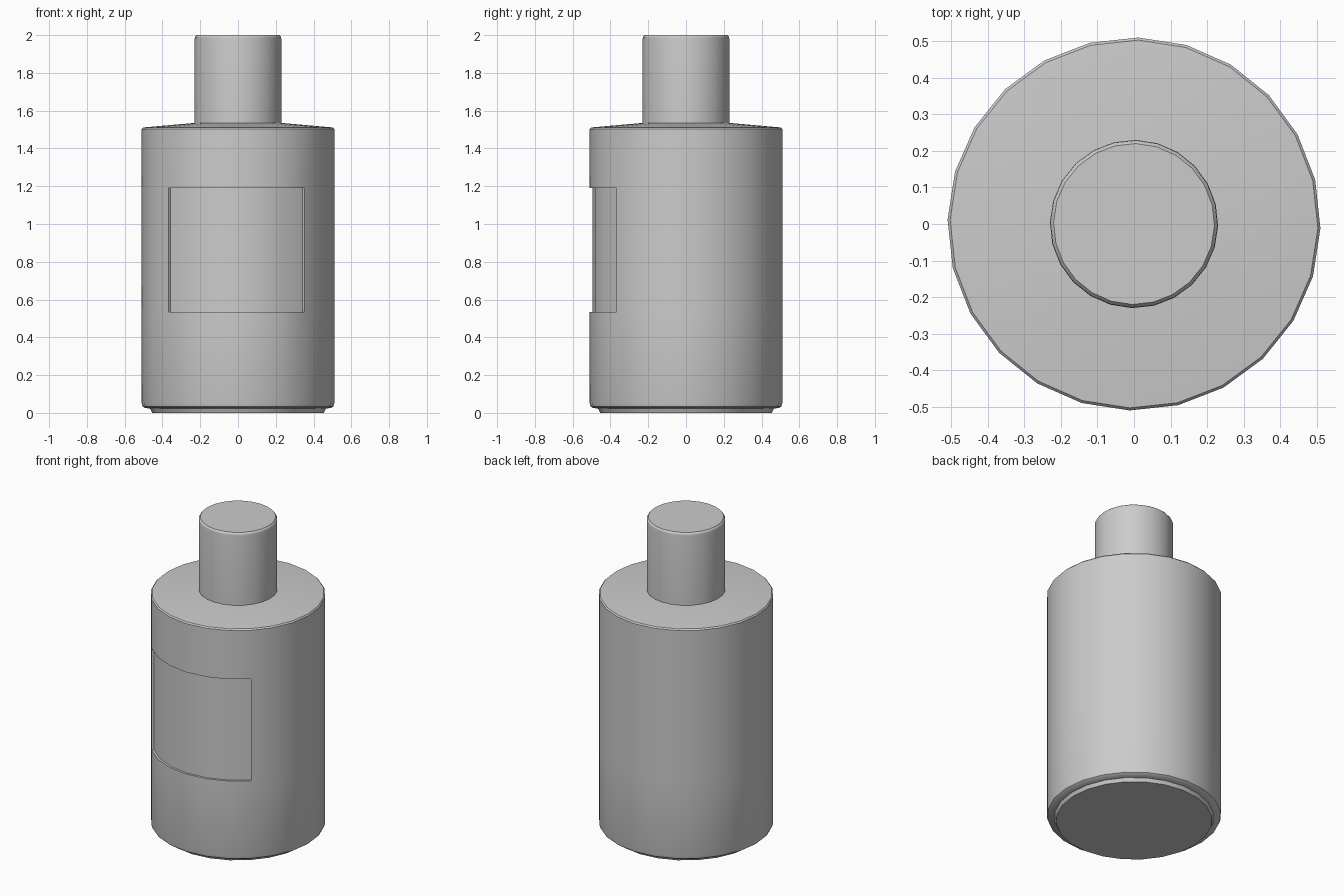
import bpy, bmesh, math

if "Cube" in bpy.data.objects:
    bpy.data.objects.remove(bpy.data.objects["Cube"])

SIDES = 24
TURN = math.radians(-1.3)


def lathe(profile):
    """Revolve (radius, z) points into a closed solid."""
    bm = bmesh.new()
    rings = []
    for r, z in profile:
        angles = [TURN + i * math.tau / SIDES for i in range(SIDES)]
        rings.append([bm.verts.new((r * math.cos(a), r * math.sin(a), z)) for a in angles])
    for low, high in zip(rings, rings[1:]):
        for i in range(SIDES):
            j = (i + 1) % SIDES
            bm.faces.new((low[i], low[j], high[j], high[i]))
    bm.faces.new(rings[0][::-1])
    bm.faces.new(rings[-1])
    bm.normal_update()
    return bm


def finish(bm, name):
    bmesh.ops.recalc_face_normals(bm, faces=bm.faces)
    mesh = bpy.data.meshes.new(name)
    bm.to_mesh(mesh)
    bm.free()
    obj = bpy.data.objects.new(name, mesh)
    bpy.context.collection.objects.link(obj)
    bpy.ops.object.select_all(action='DESELECT')
    obj.select_set(True)
    bpy.context.view_layer.objects.active = obj
    bpy.ops.object.shade_smooth_by_angle(angle=math.radians(30))


# bottle body with foot and sloped shoulder
body = lathe([(0.455, 0), (0.465, 0.022), (0.495, 0.027), (0.506, 0.035), (0.51, 0.05),
              (0.51, 0.535), (0.51, 1.19), (0.51, 1.503), (0.503, 1.511),
              (0.23, 1.535)])

# recessed label panel, a quarter of the front
panel = []
for f in body.faces:
    c = f.calc_center_median()
    if 0.6 < c.z < 1.1 and c.y < -0.2 and abs(c.x) < 0.36:
        if -136.5 < math.degrees(math.atan2(c.y, c.x)) < -46:
            panel.append(f)
result = bmesh.ops.extrude_face_region(body, geom=panel)
for v in result['geom']:
    if isinstance(v, bmesh.types.BMVert):
        v.co.x *= 0.972
        v.co.y *= 0.972
old = [f for f in panel if f.is_valid]
bmesh.ops.delete(body, geom=old, context='FACES')
finish(body, "bottle_body")

# cap
cap = lathe([(0.23, 1.53), (0.23, 1.975), (0.228, 1.99), (0.22, 2.0)])
finish(cap, "cap")
